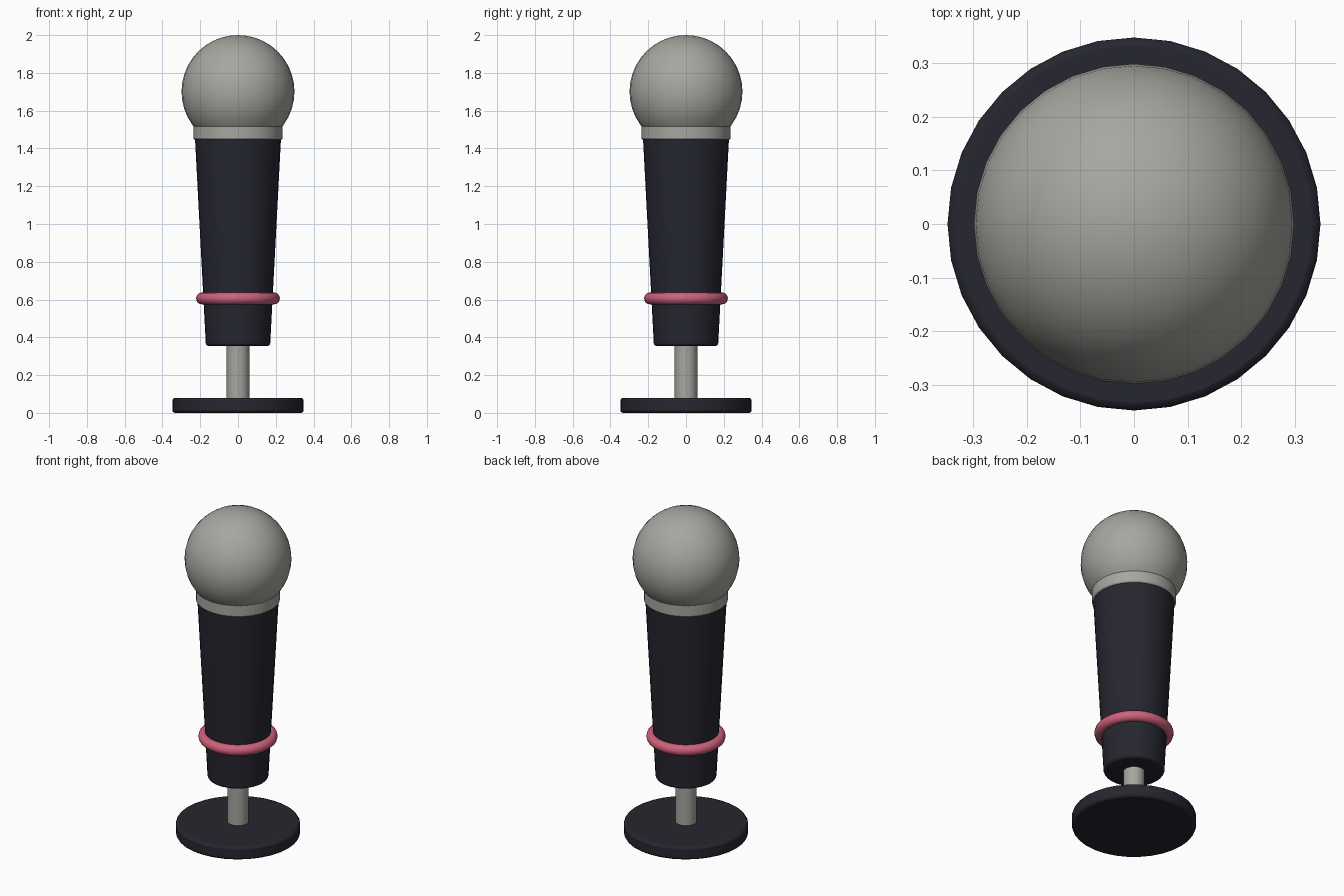
import bpy, math

if "Cube" in bpy.data.objects:
    bpy.data.objects.remove(bpy.data.objects["Cube"])


def material(name, rgb):
    m = bpy.data.materials.new(name)
    m.diffuse_color = (*rgb, 1)
    m.use_nodes = True
    m.node_tree.nodes["Principled BSDF"].inputs["Base Color"].default_value = m.diffuse_color
    return m


grey = material("warm grey metal", (0.39, 0.38, 0.35))
dark = material("dark navy", (0.019, 0.019, 0.029))
pink = material("rose pink", (0.62, 0.12, 0.20))


def finish(name, mat, bevel=0):
    ob = bpy.context.object
    ob.name = name
    ob.data.materials.append(mat)
    bpy.ops.object.shade_smooth_by_angle(angle=math.radians(40))
    if bevel:
        b = ob.modifiers.new("soft edge", 'BEVEL')
        b.width, b.segments = bevel, 2
        b.limit_method = 'ANGLE'
        b.angle_limit = math.radians(40)
    return ob


def tapered(name, r0, r1, z0, z1, mat, bevel=0):
    bpy.ops.mesh.primitive_cone_add(vertices=32, radius1=r0, radius2=r1,
                                    depth=z1 - z0, location=(0, 0, (z0 + z1) / 2))
    return finish(name, mat, bevel)


# Stand
tapered("base", 0.348, 0.348, 0, 0.08, dark, 0.014)
tapered("stem", 0.06, 0.06, 0.06, 0.40, grey)

# Handle with pink band
tapered("handle", 0.17, 0.228, 0.355, 1.46, dark, 0.012)
bpy.ops.mesh.primitive_torus_add(major_segments=32, minor_segments=12,
                                 major_radius=0.19, minor_radius=0.032,
                                 location=(0, 0, 0.606))
finish("band", pink)

# Collar and ball head
tapered("collar", 0.236, 0.236, 1.447, 1.523, grey, 0.008)
bpy.ops.mesh.primitive_uv_sphere_add(segments=32, ring_count=20, radius=0.299,
                                     location=(0, 0, 1.701))
finish("head", grey)
